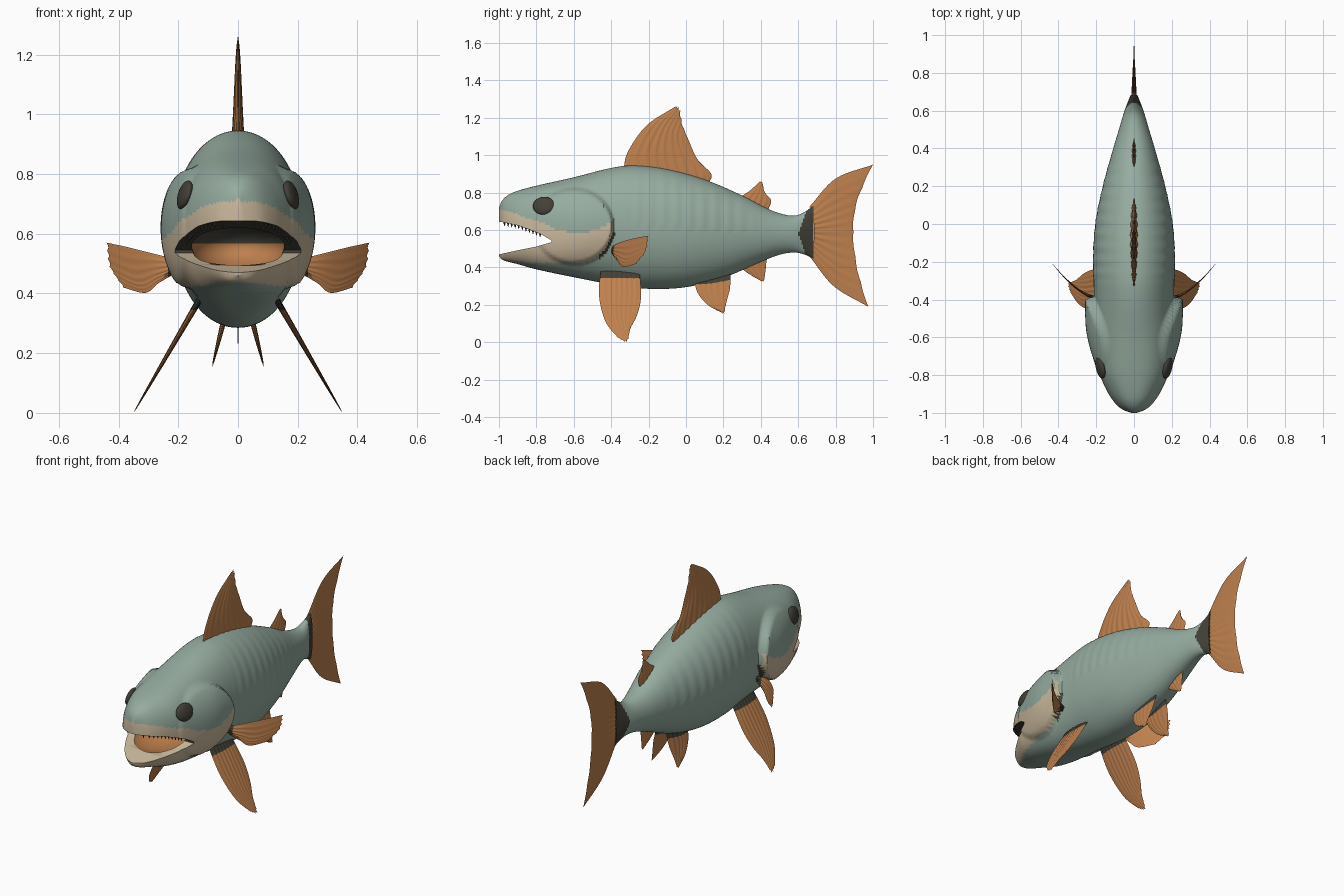
import bpy, bmesh, math
from mathutils import Vector, Matrix

if "Cube" in bpy.data.objects:
    bpy.data.objects.remove(bpy.data.objects["Cube"])


def mat(name, rgb):
    m = bpy.data.materials.new(name)
    m.diffuse_color = (*rgb, 1)
    m.use_nodes = True
    m.node_tree.nodes["Principled BSDF"].inputs["Base Color"].default_value = m.diffuse_color
    return m


MATS = [mat("scale_green", (.305, .413, .352)), mat("cheek_beige", (.60, .49, .34)),
        mat("dark_olive", (.055, .051, .037)), mat("fin_orange", (.515, .216, .076))]
GREEN, BEIGE, DARK, ORANGE = range(4)


def interp(keys, x):
    """Smooth cubic curve through (x, value) keys."""
    last = len(keys) - 1
    i = 0
    while i < last - 1 and x > keys[i + 1][0]:
        i += 1

    def slope(k):
        a, b = keys[max(k - 1, 0)], keys[min(k + 1, last)]
        return (b[1] - a[1]) * (1 / (b[0] - a[0]))
    (x0, a), (x1, b) = keys[i], keys[i + 1]
    h = x1 - x0
    t = min(max((x - x0) / h, 0), 1)
    return (a * (2*t**3 - 3*t*t + 1) + slope(i) * (h * (t**3 - 2*t*t + t))
            + b * (3*t*t - 2*t**3) + slope(i + 1) * (h * (t**3 - t*t)))


def step(a, b, x):
    t = min(max((x - a) / (b - a), 0), 1)
    return t * t * (3 - 2 * t)


def finish(name, bm, angle=40):
    bmesh.ops.recalc_face_normals(bm, faces=bm.faces)
    me = bpy.data.meshes.new(name)
    bm.to_mesh(me)
    bm.free()
    for m in MATS:
        me.materials.append(m)
    ob = bpy.data.objects.new(name, me)
    bpy.context.collection.objects.link(ob)
    smooth(ob, angle)
    return ob


def smooth(ob, angle=40):
    bpy.ops.object.select_all(action='DESELECT')
    ob.select_set(True)
    bpy.context.view_layer.objects.active = ob
    bpy.ops.object.shade_smooth_by_angle(angle=math.radians(angle))


# Body outline along y: top, bottom and half width
TOP = [(-1, .72), (-.985, .755), (-.95, .788), (-.9, .81), (-.8, .837), (-.6, .882), (-.4, .932),
       (-.28, .945), (-.1, .925), (.1, .87), (.3, .785), (.42, .722), (.5, .69), (.58, .677), (.64, .70), (.69, .74)]
BOT = [(-1, .46), (-.98, .44), (-.9, .418), (-.8, .39), (-.6, .348), (-.4, .31), (-.2, .286),
       (0, .295), (.2, .345), (.4, .43), (.5, .468), (.58, .48), (.64, .467), (.69, .44)]
WID = [(-1, .015), (-.99, .045), (-.97, .08), (-.93, .115), (-.88, .145), (-.8, .18), (-.7, .198), (-.6, .207),
       (-.5, .21), (-.36, .212), (-.2, .217), (0, .205), (.2, .165), (.4, .11), (.5, .08), (.6, .05), (.69, .015)]
CHEEK_TOP = [(-1, .71), (-.93, .695), (-.85, .665), (-.76, .635), (-.68, .60), (-.55, .59), (-.46, .61), (-.38, .66)]


def section(y):
    t, b = interp(TOP, y), interp(BOT, y)
    return (t + b) / 2, (t - b) / 2, interp(WID, y)


def power(y, up):
    return 2.05 + (.3 if up else .9) * (1 - step(-.85, -.4, y))


def gill(y, z):
    return ((y + .6) / .21) ** 2 + ((z - .62) / .2) ** 2


def half_width(y, z):
    zc, h, w = section(y)
    n = power(y, z > zc)
    return w * max(1 - abs((z - zc) / h) ** n, 0) ** (1 / n)


def body_colour(y, z):
    e = gill(y, z)
    if y > .6 + .35 * abs(z - .58):
        return DARK
    if -.47 < y < -.36 and 1 < e < 1.16 and z < .58:
        return DARK
    if y < -.38 and (y < -.6 or e < 1) and interp(CHEEK_TOP, y) > z > .425 + .07 * max(0, -.8 - y):
        return BEIGE
    return GREEN


# Body loft with raised gill covers
bm = bmesh.new()
rings, SEG = [], 112
ys = [-1, -.997, -.993, -.988, -.982, -.975, -.967] + [-.958 + .0082 * i for i in range(201)]
for y in ys:
    zc, h, w = section(y)
    ring = []
    for k in range(SEG):
        a = math.tau * k / SEG
        c, s = math.cos(a), math.sin(a)
        n = power(y, s > 0)
        r = (abs(c) ** n + abs(s) ** n) ** (-1 / n)
        z = zc + h * s * r
        bump = .048 * step(-.88, -.5, y) * (1 - step(.9, 1.08, gill(y, z)))
        rib = .0015 * math.sin(y * 90) * step(-.35, -.25, y) * step(.45, .2, y) if s > 0 else 0
        ring.append(bm.verts.new(((w + bump + rib) * c * r, y, z)))
    rings.append(ring)
for a, b in zip(rings, rings[1:]):
    for k in range(SEG):
        j = (k + 1) % SEG
        bm.faces.new((a[k], a[j], b[j], b[k]))
bm.faces.new(rings[0])
bm.faces.new(rings[-1])
for f in bm.faces:
    p = f.calc_center_median()
    f.material_index = body_colour(p.y, p.z)
body = finish("body", bm)

# Mouth opening: side-profile wedge, then a rounded cavity
bm = bmesh.new()
prof = [(-1.1, .65), (-.98, .642), (-.9, .625), (-.83, .6), (-.77, .575), (-.72, .545),
        (-.72, .535), (-.8, .512), (-.9, .492), (-1, .47), (-1.1, .465)]
face = bm.faces.new([bm.verts.new((-.4, y, z)) for y, z in prof])
ext = bmesh.ops.extrude_face_region(bm, geom=[face])
bmesh.ops.translate(bm, vec=(.8, 0, 0), verts=[v for v in ext["geom"] if isinstance(v, bmesh.types.BMVert)])
for f in bm.faces:
    p = f.calc_center_median()
    f.material_index = DARK if p.z > .54 + .2 * max(0, -.75 - p.y) else BEIGE
wedge = finish("mouth_wedge_cutter", bm)
bm = bmesh.new()
bmesh.ops.create_uvsphere(bm, u_segments=48, v_segments=28, radius=1,
                          matrix=Matrix.Translation((0, -.74, .557)) @ Matrix.Diagonal((.155, .205, .09, 1)))
for f in bm.faces:
    f.material_index = DARK if f.calc_center_median().z > .565 else ORANGE
cavity = finish("mouth_cavity_cutter", bm)
for cutter in (wedge, cavity):
    cutter.hide_render = True
    mod = body.modifiers.new("cut", 'BOOLEAN')
    mod.operation, mod.solver, mod.object = 'DIFFERENCE', 'EXACT', cutter
    bpy.context.view_layer.objects.active = body
    bpy.ops.object.modifier_move_to_index(modifier=mod.name, index=0)
    bpy.ops.object.modifier_apply(modifier=mod.name)
    bpy.data.objects.remove(cutter)
smooth(body)

# Small teeth along the upper lip
bm = bmesh.new()
LIP = [(-1, .645), (-.98, .642), (-.9, .625), (-.83, .6), (-.77, .575)]
for i in range(11):
    y = -.98 + .019 * i
    z = interp(LIP, y)
    for s in (-1, 1):
        bmesh.ops.create_cone(bm, cap_ends=True, segments=8, radius1=.001, radius2=.009, depth=.03,
                              matrix=Matrix.Translation((s * (half_width(y, z) - .012), y + .01, z - .006)))
for f in bm.faces:
    f.material_index = DARK
finish("teeth", bm)

# Eyes
for s, side in ((1, "right"), (-1, "left")):
    bm = bmesh.new()
    m = (Matrix.Translation((s * (half_width(-.76, .73) + .006), -.76, .73)) @ Matrix.Rotation(-s * .22, 4, 'Z')
         @ Matrix.Rotation(-s * .3, 4, 'Y') @ Matrix.Diagonal((.02, .06, .05, 1)))
    bmesh.ops.create_uvsphere(bm, u_segments=32, v_segments=18, radius=1, matrix=m)
    for f in bm.faces:
        f.material_index = DARK
    finish("eye_" + side, bm)


def fin(name, rows, place, thick=.01, ribs=9, ragged=.03, root=0, s=1):
    """Lens-thick fin through rows of 2D points, running from base to tip."""
    bm = bmesh.new()
    nu, nv = 54, 24
    for side in (1, -1):
        grid = []
        for j in range(nv + 1):
            line = []
            for i in range(nu + 1):
                u, v = i / nu, j / nv
                vv = v * (1 - ragged * abs(math.sin(6 * math.pi * u))) * (len(rows) - 1)
                row = [(k, interp([(q, Vector(p)) for q, p in enumerate(col)], vv))
                       for k, col in enumerate(zip(*rows))]
                p = interp(row, u * (len(row) - 1))
                half = thick * (1 - .75 * v) * math.sqrt(max(math.sin(math.pi * u), 0) * (1 - v ** 8))
                half *= .85 + .15 * math.cos(ribs * math.tau * u)
                x, y, z = place(p.x, p.y, side * half)
                line.append(bm.verts.new((s * x, y, z)))
            grid.append(line)
        for j in range(nv):
            for i in range(nu):
                f = bm.faces.new((grid[j][i], grid[j][i + 1], grid[j + 1][i + 1], grid[j + 1][i]))
                f.material_index = DARK if (j + .5) / nv < root else ORANGE
    bmesh.ops.remove_doubles(bm, verts=bm.verts, dist=.00005)
    finish(name, bm, 60)


# Fins on the centre line
def upright(p, q, o):
    return o, p, q


fin("dorsal_fin", [[(-.335, .92), (-.2, .92), (-.08, .9), (.04, .87), (.12, .85)],
                   [(-.31, 1.02), (-.2, 1.03), (-.1, 1.01), (.02, .95), (.135, .90)],
                   [(-.21, 1.16), (-.14, 1.16), (-.09, 1.13), (-.03, 1.07), (.06, .98)],
                   [(-.05, 1.265), (-.04, 1.262), (-.03, 1.24), (-.02, 1.17), (.01, 1.09)]], upright, .022)
fin("tail_fin", [[(.66, .725), (.68, .66), (.685, .59), (.68, .52), (.66, .46)],
                 [(.8, .875), (.79, .71), (.79, .59), (.79, .44), (.79, .30)],
                 [(1, .95), (.918, .76), (.895, .59), (.918, .39), (.975, .19)]], upright, .014, 12, .015)
fin("adipose_fin", [[(.28, .77), (.37, .74), (.44, .71)], [(.34, .81), (.39, .79), (.455, .76)],
                    [(.395, .86), (.41, .855), (.415, .80)]], upright, .012, 5)
fin("anal_fin", [[(.29, .40), (.37, .44), (.44, .47)], [(.33, .37), (.38, .39), (.43, .43)],
                 [(.37, .345), (.415, .325), (.425, .38)]], upright, .012, 5)

# Paired fins
for s, side in ((1, "right"), (-1, "left")):
    fin("side_fin_" + side, [[(.19, .51), (.2, .49), (.205, .47)], [(.29, .535), (.27, .47), (.265, .435)],
                             [(.37, .555), (.34, .45), (.31, .402)], [(.44, .57), (.43, .49), (.385, .42)]],
        lambda p, q, o: (p, -.39 + .19 * (max(p - .2, 0) / .24) ** 1.6 + o, q), .01, 6, .02, .16, s)
    fin("belly_fin_" + side, [[(-.455, .40), (-.35, .40), (-.25, .40)], [(-.465, .25), (-.35, .25), (-.24, .25)],
                              [(-.43, .11), (-.35, .13), (-.26, .15)], [(-.36, .02), (-.315, 0), (-.3, .07)]],
        lambda p, q, o: (.14 + .583 * (.36 - q) + o, p, q), .013, 8, .03, .12, s)
    fin("rear_fin_" + side, [[(.04, .35), (.13, .36), (.24, .38)], [(.06, .27), (.13, .27), (.235, .29)],
                             [(.11, .205), (.16, .21), (.22, .23)], [(.175, .165), (.205, .155), (.21, .19)]],
        lambda p, q, o: (.05 + .25 * (.3 - q) + o, p, q), .011, 6, .03, .15, s)
